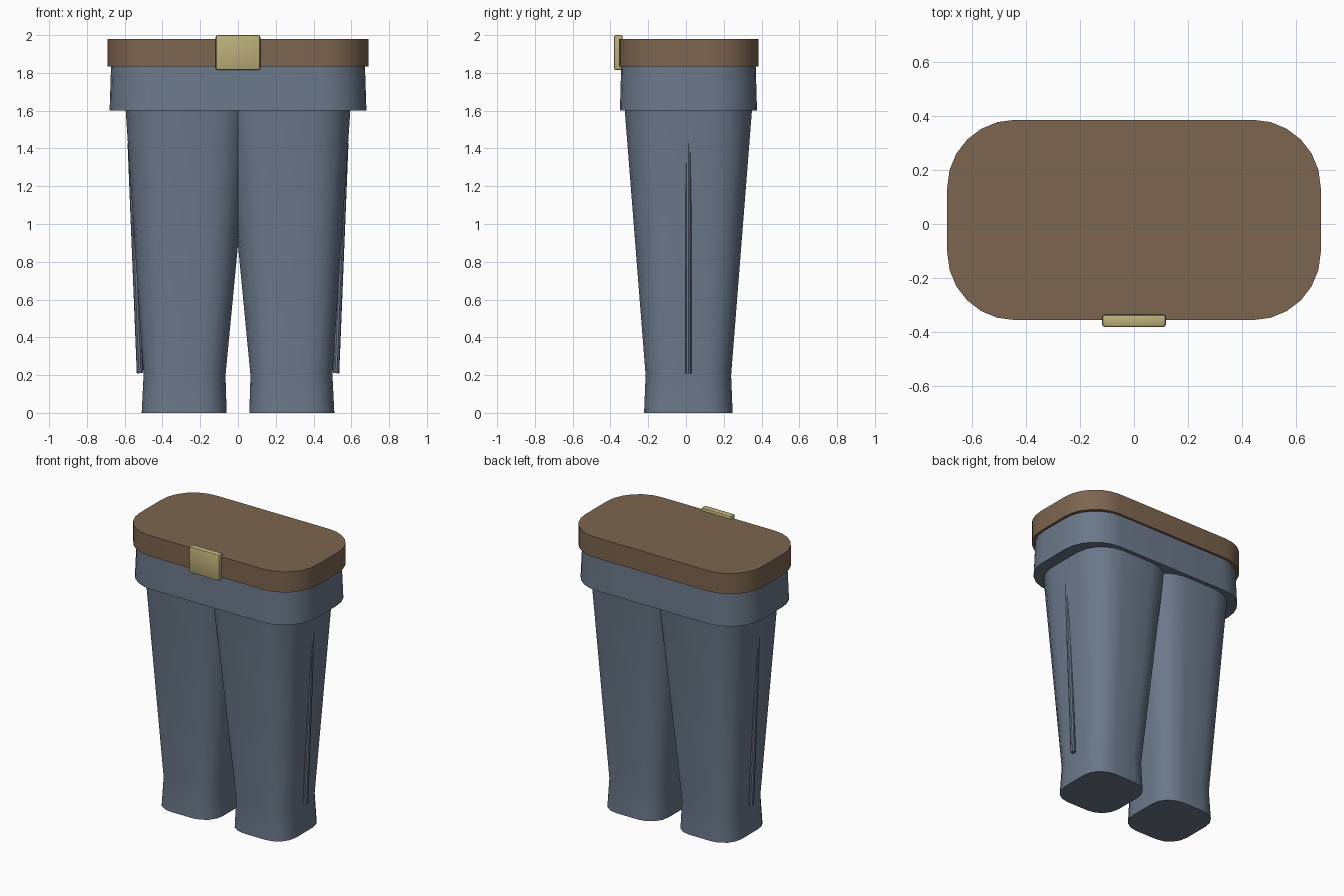
import bpy, bmesh, math
from mathutils import Vector

if "Cube" in bpy.data.objects:
    bpy.data.objects.remove(bpy.data.objects["Cube"])


def material(name, rgb):
    m = bpy.data.materials.new(name)
    lin = [((c / 255 + 0.055) / 1.055) ** 2.4 for c in rgb]
    m.diffuse_color = (*lin, 1)
    m.use_nodes = True
    m.node_tree.nodes["Principled BSDF"].inputs["Base Color"].default_value = m.diffuse_color
    return m


DENIM = material("slate blue cloth", (107, 120, 138))
LEATHER = material("brown leather", (125, 101, 79))
BRASS = material("dull brass", (188, 175, 121))


def finish(bm, name, mat, smooth=True):
    bmesh.ops.recalc_face_normals(bm, faces=bm.faces)
    mesh = bpy.data.meshes.new(name)
    bm.to_mesh(mesh)
    bm.free()
    ob = bpy.data.objects.new(name, mesh)
    bpy.context.collection.objects.link(ob)
    mesh.materials.append(mat)
    if smooth:
        bpy.ops.object.select_all(action='DESELECT')
        ob.select_set(True)
        bpy.context.view_layer.objects.active = ob
        bpy.ops.object.shade_smooth_by_angle(angle=math.radians(30))
    return ob


def rounded_rect(x0, x1, y0, y1, r, seg):
    """Outline of a rectangle with round corners, anticlockwise."""
    pts = []
    corners = [(x1 - r, y1 - r), (x0 + r, y1 - r), (x0 + r, y0 + r), (x1 - r, y0 + r)]
    for k, (cx, cy) in enumerate(corners):
        for i in range(seg + 1):
            a = math.pi / 2 * (k + i / seg)
            pts.append((cx + r * math.cos(a), cy + r * math.sin(a)))
    return pts


def loft(name, sections, mat, seg):
    """Closed skin through (z, x0, x1, y0, y1, corner radius) sections."""
    bm = bmesh.new()
    rings = [[bm.verts.new((x, y, z)) for x, y in rounded_rect(*rect, seg)]
             for z, *rect in sections]
    for a, b in zip(rings, rings[1:]):
        for i in range(len(a)):
            j = (i + 1) % len(a)
            bm.faces.new((a[i], a[j], b[j], b[i]))
    bm.faces.new(rings[0])
    bm.faces.new(rings[-1])
    return finish(bm, name, mat)


# Belt and hip block
loft("belt", [(1.835, -.69, .69, -.355, .385, .25),
              (1.98, -.69, .69, -.355, .385, .25)], LEATHER, 6)
loft("hips", [(1.60, -.68, .68, -.35, .376, .25),
              (1.84, -.672, .672, -.343, .369, .25)], DENIM, 6)

# Legs with flared cuffs, and a thin seam down each outer side
for side, s in (("left", -1), ("right", 1)):
    sections = []
    for z, inner, outer, y0, y1, r in [(0, .06, .51, -.222, .247, .14),
                                       (.2, .066, .50, -.214, .239, .14),
                                       (1.65, -.073, .598, -.328, .353, .21)]:
        sections.append((z, min(s * inner, s * outer), max(s * inner, s * outer), y0, y1, r))
    loft(side + "_leg", sections, DENIM, 4)

    low, high = Vector((s * .519, .0125, .21)), Vector((s * .568, .0125, 1.43))
    bm = bmesh.new()
    bmesh.ops.create_cone(bm, cap_ends=True, segments=10, radius1=.017, radius2=.017,
                          depth=(high - low).length)
    seam = finish(bm, side + "_seam", DENIM)
    seam.rotation_euler = (high - low).to_track_quat('Z', 'Y').to_euler()
    seam.location = (low + high) / 2

# Buckle
bm = bmesh.new()
bmesh.ops.create_cube(bm, size=1)
bmesh.ops.scale(bm, vec=(.236, .046, .185), verts=bm.verts)
bmesh.ops.bevel(bm, geom=bm.edges[:], offset=.01, segments=2, profile=.5, affect='EDGES')
buckle = finish(bm, "buckle", BRASS)
buckle.location = (0, -.358, 1.9075)
